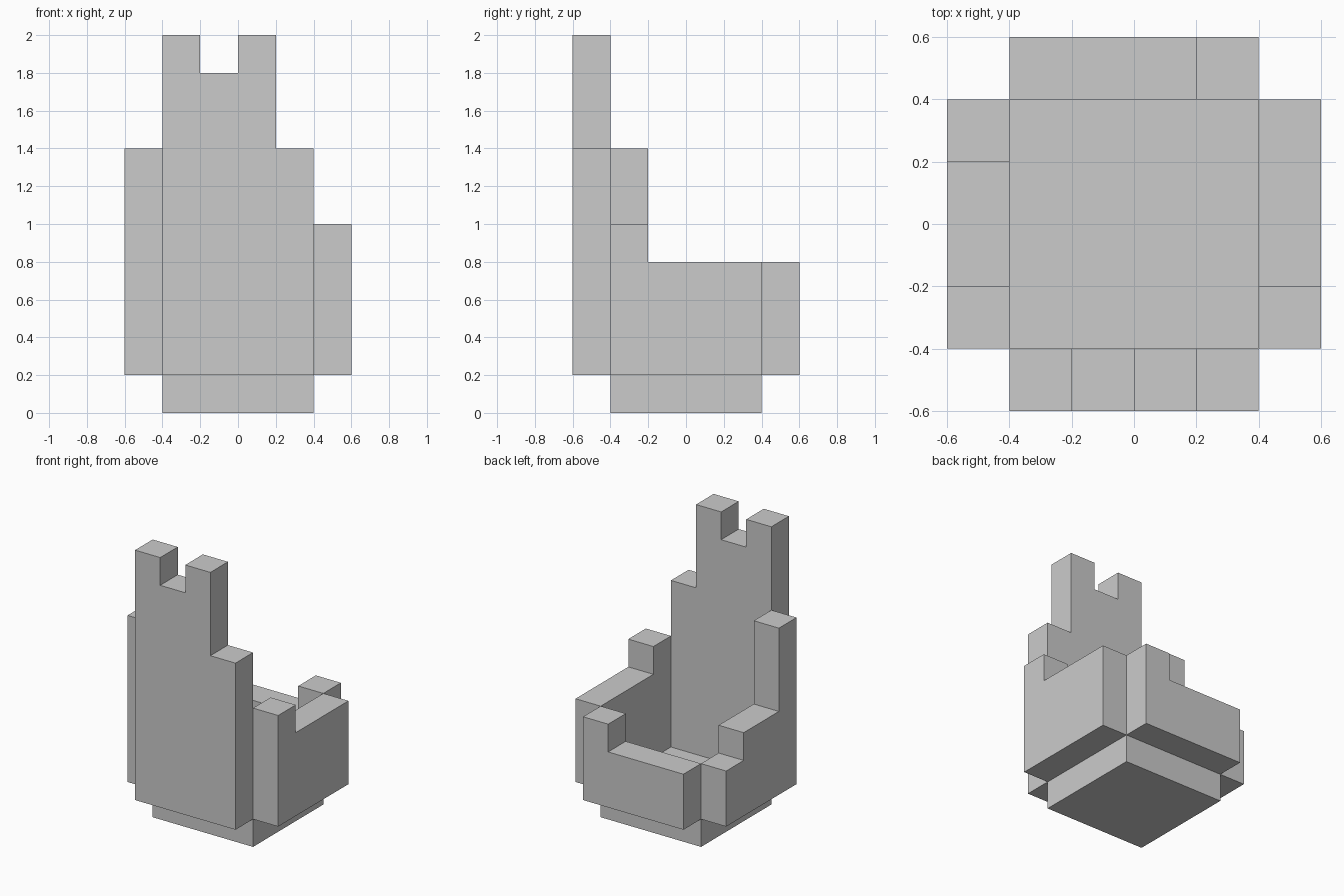
import bpy, bmesh
from mathutils import Vector

if "Cube" in bpy.data.objects:
    bpy.data.objects.remove(bpy.data.objects["Cube"])

S = 0.2  # block size


def stepped_wall(name, start, along, thick, heights, bottom=S):
    """Extrude a stepped outline; one column of width S per top height."""
    start, along, thick = Vector(start), Vector(along), Vector(thick)
    n = len(heights)
    outline = [(0, bottom)]
    for i, h in enumerate(heights):
        if i == 0 or heights[i - 1] != h:
            if i:
                outline.append((i * S, heights[i - 1]))
            outline.append((i * S, h))
    outline += [(n * S, heights[-1]), (n * S, bottom)]

    bm = bmesh.new()
    verts = [bm.verts.new(start + along * u + Vector((0, 0, z))) for u, z in outline]
    face = bm.faces.new(verts)
    ext = bmesh.ops.extrude_face_region(bm, geom=[face])
    moved = [g for g in ext["geom"] if isinstance(g, bmesh.types.BMVert)]
    bmesh.ops.translate(bm, verts=moved, vec=thick * S)
    bmesh.ops.recalc_face_normals(bm, faces=bm.faces)
    mesh = bpy.data.meshes.new(name)
    bm.to_mesh(mesh)
    bm.free()
    obj = bpy.data.objects.new(name, mesh)
    bpy.context.collection.objects.link(obj)
    return obj


# Square floor slab
bpy.ops.mesh.primitive_cube_add(size=1, location=(0, 0, S / 2))
base = bpy.context.object
base.name = "base_slab"
base.scale = (0.8, 0.8, S)

# Four stepped walls around the floor, listed column by column
X, Y = (1, 0, 0), (0, 1, 0)
stepped_wall("front_wall", (-0.4, -0.6, 0), X, Y, [2.0, 1.8, 2.0, 1.4])
stepped_wall("back_wall", (-0.4, 0.4, 0), X, Y, [0.6, 0.6, 0.6, 0.8])
stepped_wall("left_wall", (-0.6, -0.4, 0), Y, X, [1.4, 0.8, 0.8, 0.6])
stepped_wall("right_wall", (0.4, -0.4, 0), Y, X, [1.0, 0.8, 0.8, 0.8])
